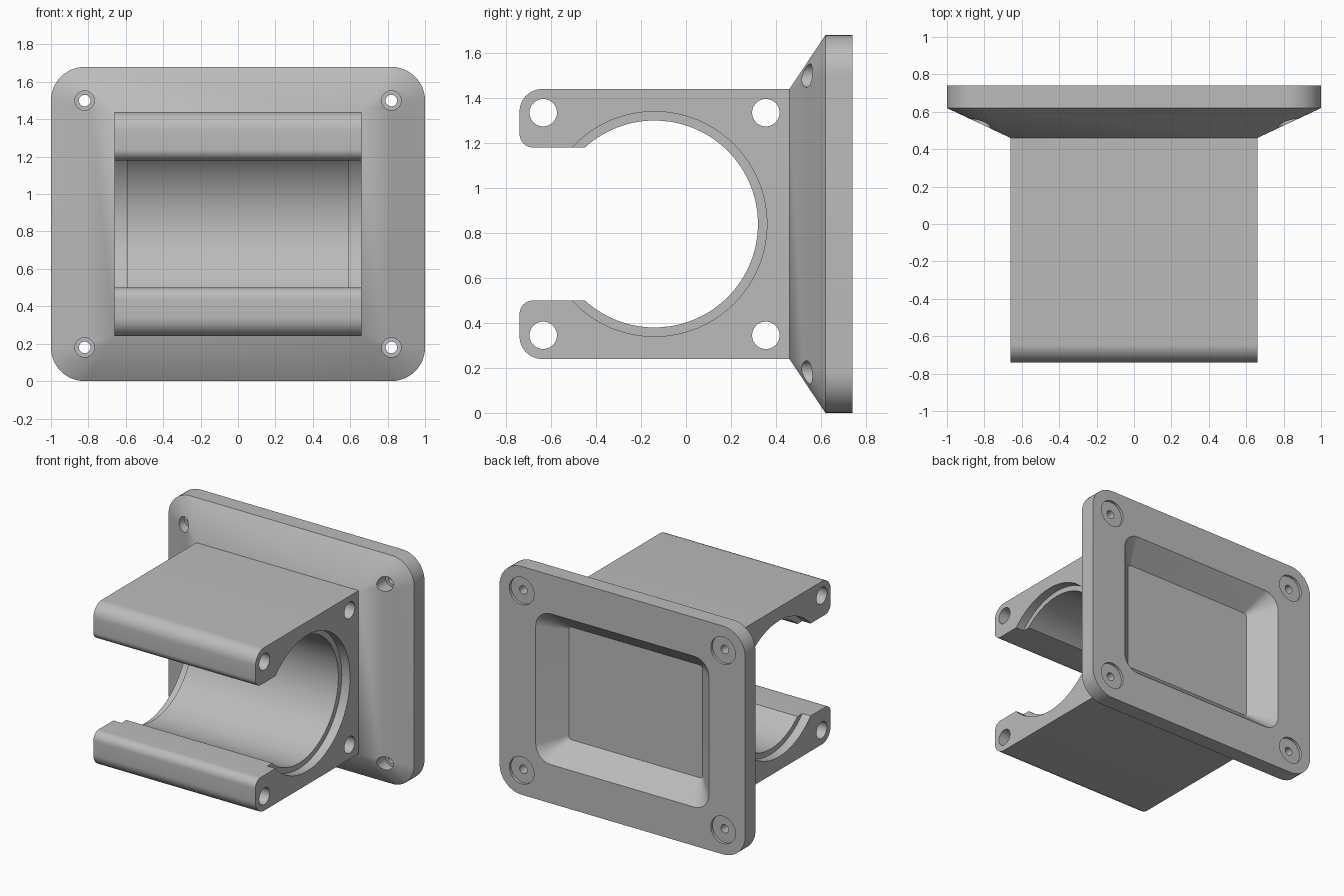
import bpy
import bmesh
from math import sin, cos, pi, radians, asin
from mathutils import Matrix, Vector

if "Cube" in bpy.data.objects:
    bpy.data.objects.remove(bpy.data.objects["Cube"])

MID = 0.84            # height of the bore axis
BORE_Y = -0.14        # depth of the bore axis

grey = bpy.data.materials.new("plain grey")
grey.use_nodes = True
grey.diffuse_color = (0.5, 0.5, 0.5, 1)
grey.node_tree.nodes["Principled BSDF"].inputs["Base Color"].default_value = (0.5, 0.5, 0.5, 1)


def arc(cx, cy, r, start, end, n):
    """Points along a circular arc, angles in degrees."""
    angles = [radians(start + (end - start) * i / n) for i in range(n + 1)]
    return [(cx + r * cos(a), cy + r * sin(a)) for a in angles]


def rounded_rect(half_x, half_z, r, n=12):
    """Rounded rectangle; radius 0 keeps the same point count."""
    pts = []
    for k, (sx, sz) in enumerate([(1, 1), (-1, 1), (-1, -1), (1, -1)]):
        pts += arc(sx * (half_x - r), sz * (half_z - r), r, 90 * k, 90 * k + 90, n)
    return pts


def loft(name, rings):
    """Solid skinned through rings of 3D points, capped at both ends."""
    bm = bmesh.new()
    loops = [[bm.verts.new(p) for p in ring] for ring in rings]
    n = len(loops[0])
    for a, b in zip(loops, loops[1:]):
        for i in range(n):
            j = (i + 1) % n
            bm.faces.new((a[i], a[j], b[j], b[i]))
    bm.faces.new(loops[0])
    bm.faces.new(loops[-1])
    bmesh.ops.remove_doubles(bm, verts=bm.verts, dist=1e-5)
    bmesh.ops.recalc_face_normals(bm, faces=bm.faces)
    mesh = bpy.data.meshes.new(name)
    bm.to_mesh(mesh)
    bm.free()
    mesh.materials.append(grey)
    obj = bpy.data.objects.new(name, mesh)
    bpy.context.collection.objects.link(obj)
    return obj


def plate_ring(y, half_x, half_z, r):
    return [(x, y, MID + z) for x, z in rounded_rect(half_x, half_z, r)]


def cylinder(name, start, end, r, n=48):
    """Solid cylinder between two points."""
    start, end = Vector(start), Vector(end)
    turn = (end - start).to_track_quat("Z", "Y").to_matrix()
    circle = [turn @ Vector((r * cos(2 * pi * i / n), r * sin(2 * pi * i / n), 0)) for i in range(n)]
    return loft(name, [[start + p for p in circle], [end + p for p in circle]])


def combine(target, tool, operation):
    """Apply a boolean and discard the tool."""
    mod = target.modifiers.new(operation.lower(), "BOOLEAN")
    mod.operation = operation
    mod.solver = "EXACT"
    mod.object = tool
    bpy.context.view_layer.objects.active = target
    bpy.ops.object.modifier_apply(modifier=mod.name)
    bpy.data.objects.remove(tool)


# Clamp body: C-shaped profile, mirrored about the bore axis
bore_angle = 180 - math_deg if (math_deg := asin(0.34 / 0.46) * 180 / pi) else 0
half = [(0.5, 0.6)]
half += arc(-0.64, 0.5, 0.1, 90, 180, 12)
half += arc(-0.68, 0.4, 0.06, 180, 270, 10)
half += arc(BORE_Y, 0, 0.46, bore_angle, 0, 48)
profile = half + [(y, -z) for y, z in reversed(half[:-1])]
body = loft("clamp_body", [[(x, y, MID + z) for y, z in profile] for x in (-0.66, 0.66)])

# Mounting flange: rounded plate tapering to the body
flange = loft("flange", [plate_ring(0.74, 1, 0.84, 0.18),
                         plate_ring(0.62, 1, 0.84, 0.18),
                         plate_ring(0.46, 0.66, 0.6, 0)])
combine(body, flange, "UNION")

# Tapered pocket in the back
pocket = loft("pocket", [plate_ring(0.75, 0.716, 0.564, 0.13),
                         plate_ring(0.585, 0.545, 0.415, 0.025)])
combine(body, pocket, "DIFFERENCE")

# Wider shoulder at each end of the bore
for s in (-1, 1):
    combine(body, cylinder("shoulder", (s * 0.593, BORE_Y, MID), (s * 0.8, BORE_Y, MID), 0.5, 96), "DIFFERENCE")

# Cross holes through the arms, and stepped screw holes in the flange
for s in (-1, 1):
    for y in (-0.635, 0.355):
        z = MID + s * 0.495
        combine(body, cylinder("cross_hole", (-0.8, y, z), (0.8, y, z), 0.061), "DIFFERENCE")
    for x in (-0.82, 0.82):
        z = MID + s * 0.66
        for y0, y1, r in ((0.3, 0.9, 0.031), (0.3, 0.62, 0.052), (0.72, 0.9, 0.1)):
            combine(body, cylinder("screw_hole", (x, y0, z), (x, y1, z), r), "DIFFERENCE")

# Smooth curves, sharp edges
body.name = "pipe_clamp_mount"
bpy.ops.object.select_all(action="DESELECT")
body.select_set(True)
bpy.context.view_layer.objects.active = body
bpy.ops.object.shade_smooth_by_angle(angle=radians(25))
